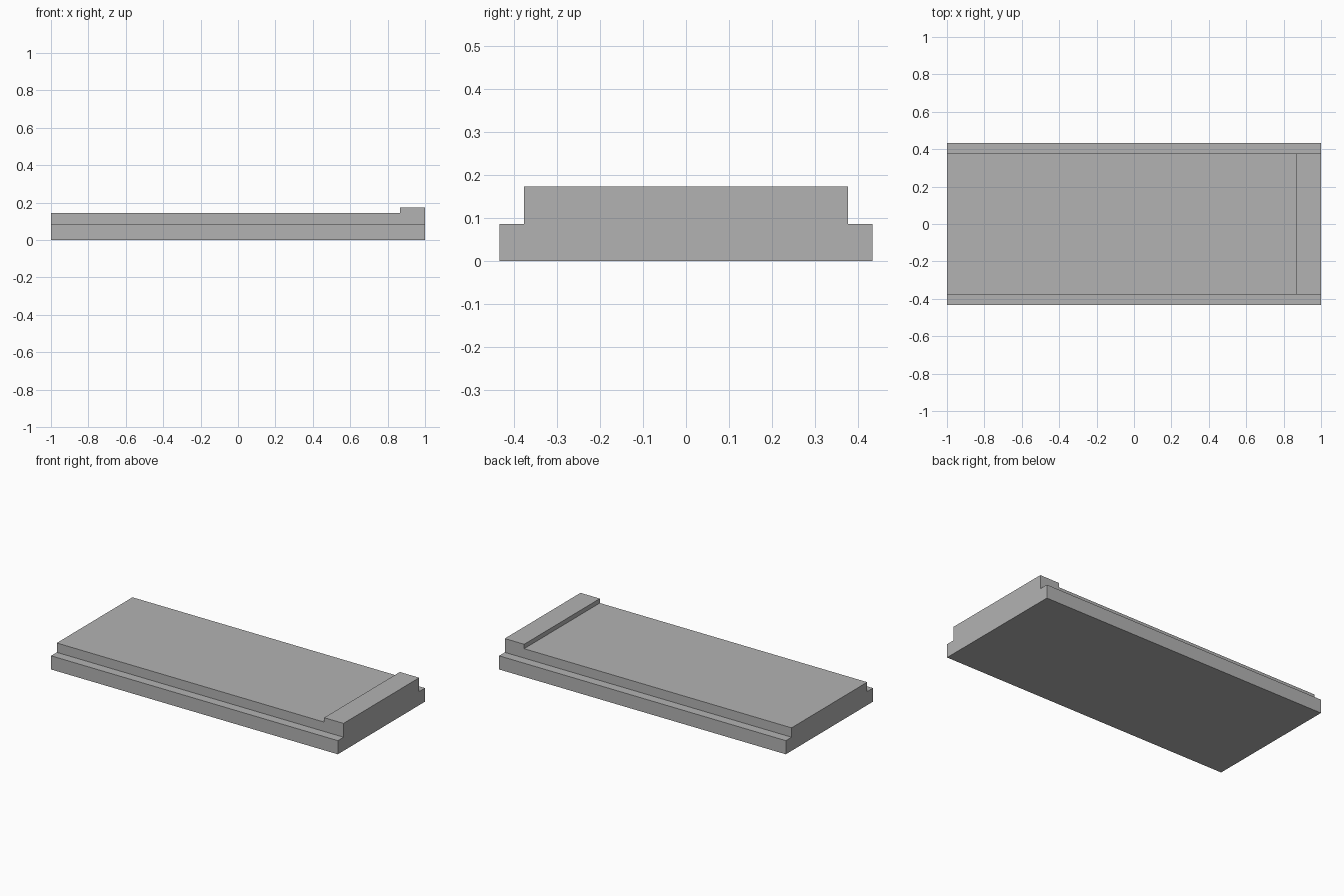
import bpy
import bmesh
from mathutils import Vector

cube = bpy.data.objects.get("Cube")
if cube:
    bpy.data.objects.remove(cube, do_unlink=True)

HALF_LENGTH = 1.0
BASE_HALF, BASE_TOP = 0.434, 0.086
DECK_HALF, DECK_TOP = 0.377, 0.145
LIP_START, LIP_TOP = 0.865, 0.173

grey = bpy.data.materials.new("plain_grey")
grey.use_nodes = True
colour = (0.45, 0.45, 0.45, 1)
grey.diffuse_color = colour
grey.node_tree.nodes["Principled BSDF"].inputs["Base Color"].default_value = colour

# Stepped cross-section, mirrored across the middle
half = [(BASE_HALF, 0), (BASE_HALF, BASE_TOP), (DECK_HALF, BASE_TOP), (DECK_HALF, DECK_TOP)]
profile = half + [(-y, z) for y, z in reversed(half)]

# Slab swept along its length
bm = bmesh.new()
end = bm.faces.new([bm.verts.new((-HALF_LENGTH, y, z)) for y, z in profile])
swept = bmesh.ops.extrude_face_region(bm, geom=[end], use_keep_orig=True)
verts = [g for g in swept["geom"] if isinstance(g, bmesh.types.BMVert)]
bmesh.ops.translate(bm, verts=verts, vec=(2 * HALF_LENGTH, 0, 0))
bmesh.ops.recalc_face_normals(bm, faces=bm.faces[:])

# Raised lip at one end of the deck
deck = [f for f in bm.faces if all(v.co.z > DECK_TOP - 0.001 for v in f.verts)]
bmesh.ops.bisect_plane(bm, geom=deck + list(deck[0].edges) + list(deck[0].verts),
                       plane_co=(LIP_START, 0, 0), plane_no=(1, 0, 0))
lip = [f for f in bm.faces if f.normal.z > 0.9
       and f.calc_center_median().x > LIP_START
       and f.calc_center_median().z > DECK_TOP - 0.001]
raised = bmesh.ops.extrude_face_region(bm, geom=lip)
verts = [g for g in raised["geom"] if isinstance(g, bmesh.types.BMVert)]
bmesh.ops.translate(bm, verts=verts, vec=Vector((0, 0, LIP_TOP - DECK_TOP)))
bmesh.ops.recalc_face_normals(bm, faces=bm.faces[:])

mesh = bpy.data.meshes.new("stepped_slab")
bm.to_mesh(mesh)
bm.free()
mesh.materials.append(grey)
slab = bpy.data.objects.new("stepped_slab", mesh)
bpy.context.collection.objects.link(slab)
